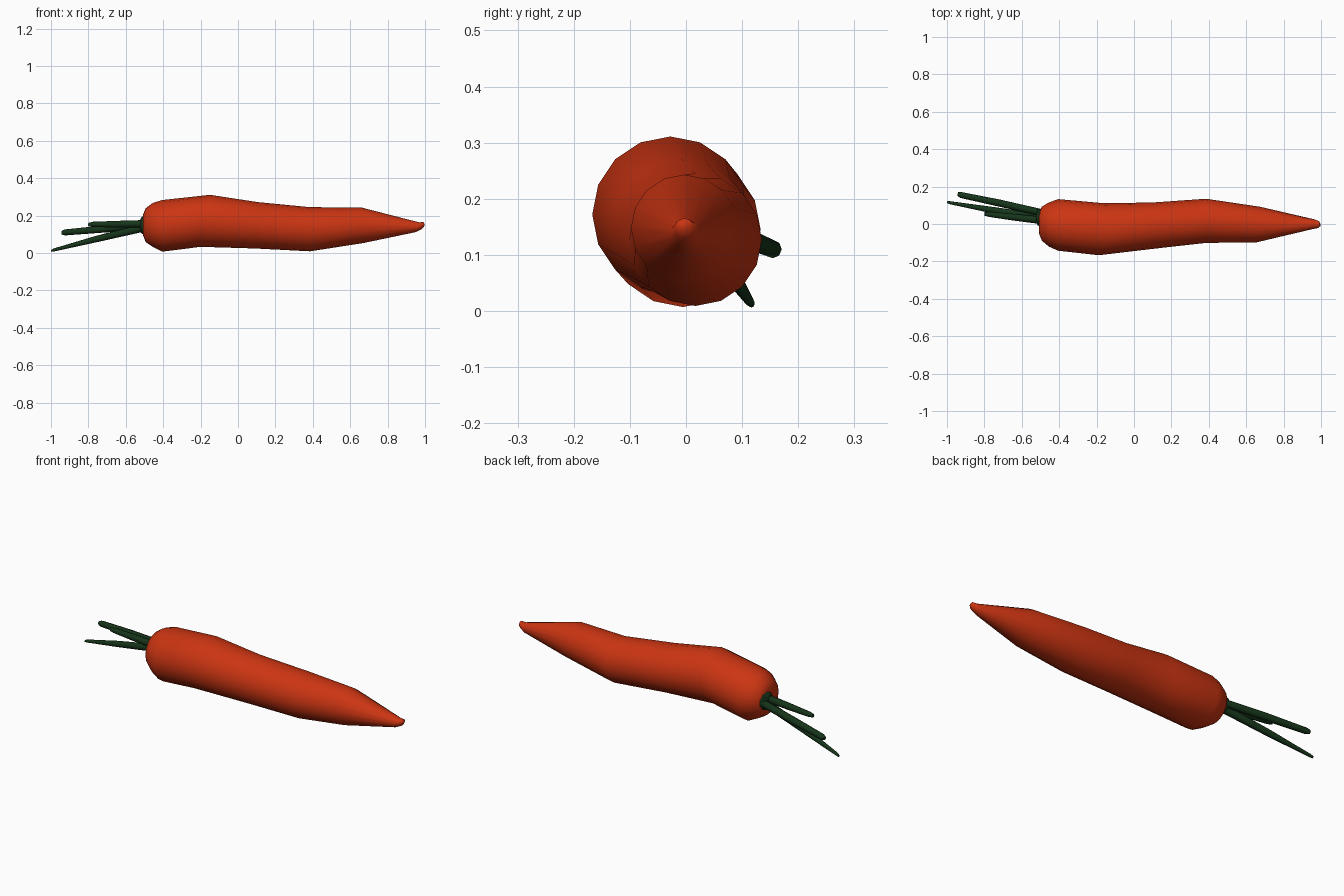
import bpy, bmesh, math
from mathutils import Vector

if "Cube" in bpy.data.objects:
    bpy.data.objects.remove(bpy.data.objects["Cube"])


def material(name, color):
    m = bpy.data.materials.new(name)
    m.diffuse_color = (*color, 1)
    m.use_nodes = True
    m.node_tree.nodes["Principled BSDF"].inputs["Base Color"].default_value = m.diffuse_color
    return m


def skin(name, rings, mat, angle=50):
    """Bridge a list of vertex-coordinate rings and cap both ends."""
    bm = bmesh.new()
    loops = [[bm.verts.new(p) for p in ring] for ring in rings]
    n = len(loops[0])
    for a, b in zip(loops, loops[1:]):
        for i in range(n):
            j = (i + 1) % n
            bm.faces.new((a[i], a[j], b[j], b[i]))
    bm.faces.new(loops[0])
    bm.faces.new(loops[-1])
    bmesh.ops.recalc_face_normals(bm, faces=bm.faces)
    me = bpy.data.meshes.new(name)
    bm.to_mesh(me)
    bm.free()
    ob = bpy.data.objects.new(name, me)
    bpy.context.collection.objects.link(ob)
    me.materials.append(mat)
    bpy.ops.object.select_all(action='DESELECT')
    ob.select_set(True)
    bpy.context.view_layer.objects.active = ob
    bpy.ops.object.shade_smooth_by_angle(angle=math.radians(angle))
    return ob


def body_ring(x, cy, cz, r, tilt_z=0, tilt_y=0, n=16):
    pts = []
    for i in range(n):
        a = 2 * math.pi * i / n
        dy, dz = r * math.sin(a), r * math.cos(a)
        pts.append((x + tilt_z * dz + tilt_y * dy, cy + dy, cz + dz))
    return pts


def stalk(name, path, mat, n=8):
    """Tapered tube along points given as (x, y, z, radius)."""
    d = Vector(path[-1][:3]) - Vector(path[0][:3])
    q = d.to_track_quat('Z', 'Y')
    rings = []
    for x, y, z, r in path:
        rings.append([Vector((x, y, z)) + q @ Vector((r * math.cos(2 * math.pi * i / n),
                      r * math.sin(2 * math.pi * i / n), 0)) for i in range(n)])
    return skin(name, rings, mat)


orange = material("orange_skin", (0.60, 0.035, 0.006))
green = material("dark_green", (0.008, 0.035, 0.010))

# Crooked root: x, centre y, centre z, radius, tilt
root = [
    (-0.508, 0.005, 0.150, 0.055),
    (-0.493, 0.002, 0.149, 0.091),
    (-0.455, -0.003, 0.150, 0.118),
    (-0.405, -0.005, 0.145, 0.138),
    (-0.175, -0.028, 0.172, 0.139, 0.18, 0.10),
    (0.10, -0.009, 0.148, 0.124, 0.05, 0),
    (0.385, 0.017, 0.127, 0.118),
    (0.665, -0.003, 0.148, 0.095, -0.05, 0.10),
    (0.960, -0.001, 0.138, 0.026, 0.30, 0.15),
    (0.988, -0.003, 0.147, 0.018, 0.20, 0.10),
    (0.997, -0.005, 0.151, 0.006),
]
skin("carrot_root", [body_ring(*r) for r in root], orange)

# Green crown where the stalks leave the root
skin("crown", [body_ring(-0.490, 0.030, 0.148, 0.050, n=10),
               body_ring(-0.514, 0.036, 0.148, 0.046, n=10),
               body_ring(-0.524, 0.038, 0.148, 0.030, n=10)], green)

# Three cut stalks
stalks = {
    "stalk_long": [(-0.50, 0.062, 0.146, 0.019), (-0.72, 0.112, 0.128, 0.019),
                   (-0.925, 0.155, 0.110, 0.016), (-0.942, 0.160, 0.108, 0.010)],
    "stalk_pointed": [(-0.50, 0.034, 0.136, 0.021), (-0.76, 0.075, 0.074, 0.017),
                      (-0.985, 0.114, 0.016, 0.008), (-0.998, 0.117, 0.011, 0.005)],
    "stalk_short": [(-0.50, 0.020, 0.156, 0.020), (-0.64, 0.036, 0.154, 0.018),
                    (-0.775, 0.052, 0.153, 0.014), (-0.80, 0.054, 0.152, 0.009)],
}
for name, path in stalks.items():
    stalk(name, path, green)
